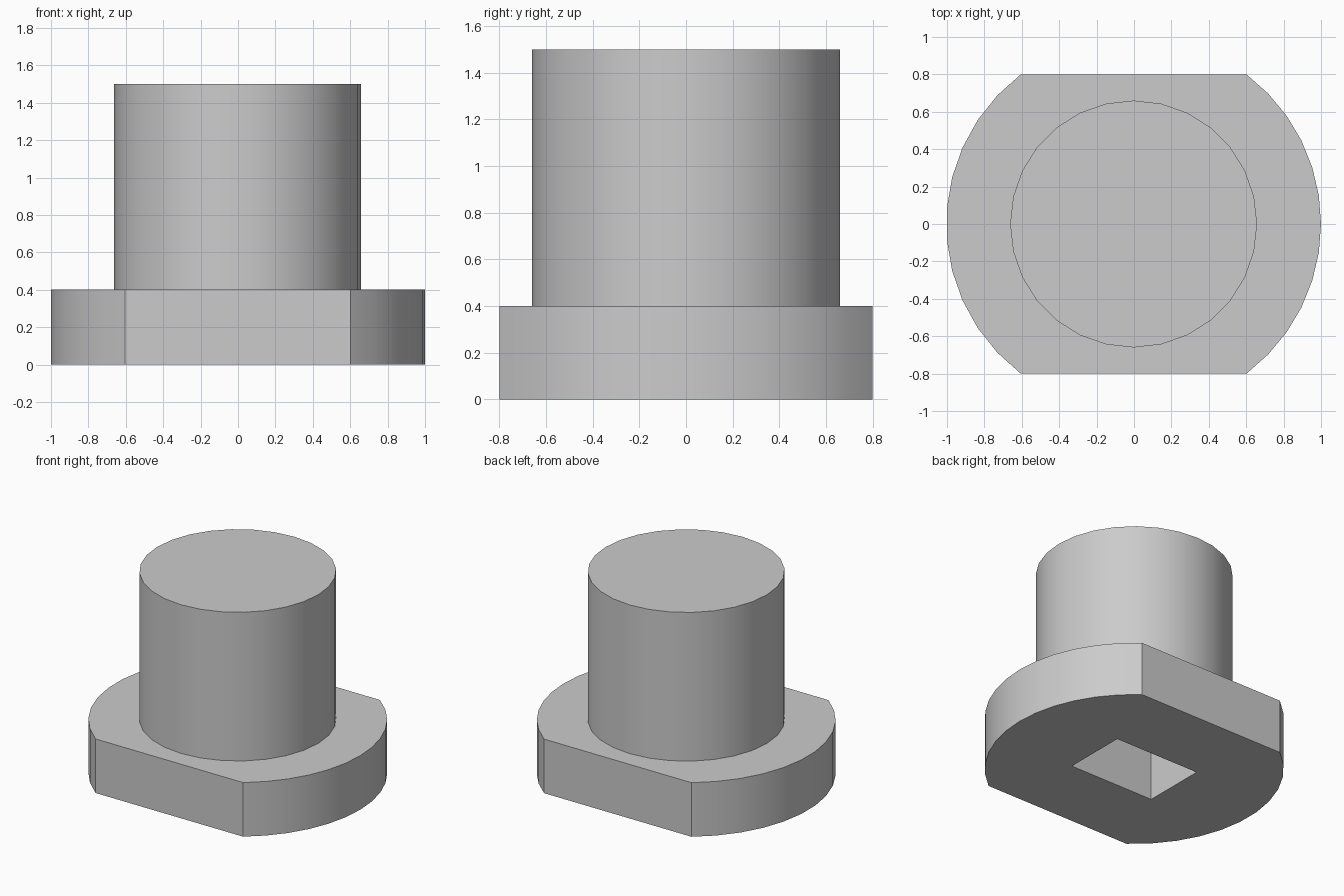
import bpy
import bmesh
from math import asin, cos, sin, pi, radians

if "Cube" in bpy.data.objects:
    bpy.data.objects.remove(bpy.data.objects["Cube"], do_unlink=True)

CENTRE_X = -0.002
FLANGE_R, FLANGE_TOP, FLAT_Y = 1.002, 0.4, 0.8
PIN_R, PIN_TOP, PIN_SIDES = 0.66, 1.5, 28
SLOT_X, SLOT_Y, SLOT_DEPTH = 0.347, 0.237, 0.75

grey = bpy.data.materials.new("plain grey")
grey.use_nodes = True
colour = (0.6, 0.6, 0.6, 1)
grey.diffuse_color = colour
grey.node_tree.nodes["Principled BSDF"].inputs["Base Color"].default_value = colour


def prism(name, outline, bottom, top):
    """Extrude a counter-clockwise outline into a closed solid."""
    bm = bmesh.new()
    face = bm.faces.new([bm.verts.new((x + CENTRE_X, y, bottom)) for x, y in outline])
    new = bmesh.ops.extrude_face_region(bm, geom=[face], use_keep_orig=True)["geom"]
    moved = [v for v in new if isinstance(v, bmesh.types.BMVert)]
    bmesh.ops.translate(bm, verts=moved, vec=(0, 0, top - bottom))
    bmesh.ops.recalc_face_normals(bm, faces=bm.faces[:])
    mesh = bpy.data.meshes.new(name)
    bm.to_mesh(mesh)
    bm.free()
    mesh.materials.append(grey)
    obj = bpy.data.objects.new(name, mesh)
    bpy.context.collection.objects.link(obj)
    return obj


def arc(radius, start, end, steps):
    angles = [start + (end - start) * i / steps for i in range(steps + 1)]
    return [(radius * cos(a), radius * sin(a)) for a in angles]


def combine(target, tool, operation):
    """Apply a boolean, then discard the tool."""
    tool.hide_render = True
    mod = target.modifiers.new(operation.title(), "BOOLEAN")
    mod.operation, mod.solver, mod.object = operation, "EXACT", tool
    bpy.context.view_layer.objects.active = target
    bpy.ops.object.modifier_apply(modifier=mod.name)
    bpy.data.objects.remove(tool, do_unlink=True)


# Round flange with two parallel flats
half = asin(FLAT_Y / FLANGE_R)
outline = arc(FLANGE_R, -half, half, 12) + arc(FLANGE_R, pi - half, pi + half, 11)
body = prism("flanged_pin", outline, 0, FLANGE_TOP)

# Round pin, sunk into the flange so the two join as one solid
pin = prism("pin", arc(PIN_R, 0, 2 * pi, PIN_SIDES)[:-1], FLANGE_TOP / 2, PIN_TOP)
combine(body, pin, "UNION")

# Rectangular socket in the underside
slot = [(-SLOT_X, -SLOT_Y), (SLOT_X, -SLOT_Y), (SLOT_X, SLOT_Y), (-SLOT_X, SLOT_Y)]
combine(body, prism("socket_cutter", slot, -0.1, SLOT_DEPTH), "DIFFERENCE")

# Smooth round walls, crisp edges
bpy.ops.object.select_all(action="DESELECT")
body.select_set(True)
bpy.context.view_layer.objects.active = body
bpy.ops.object.shade_smooth_by_angle(angle=radians(30))
